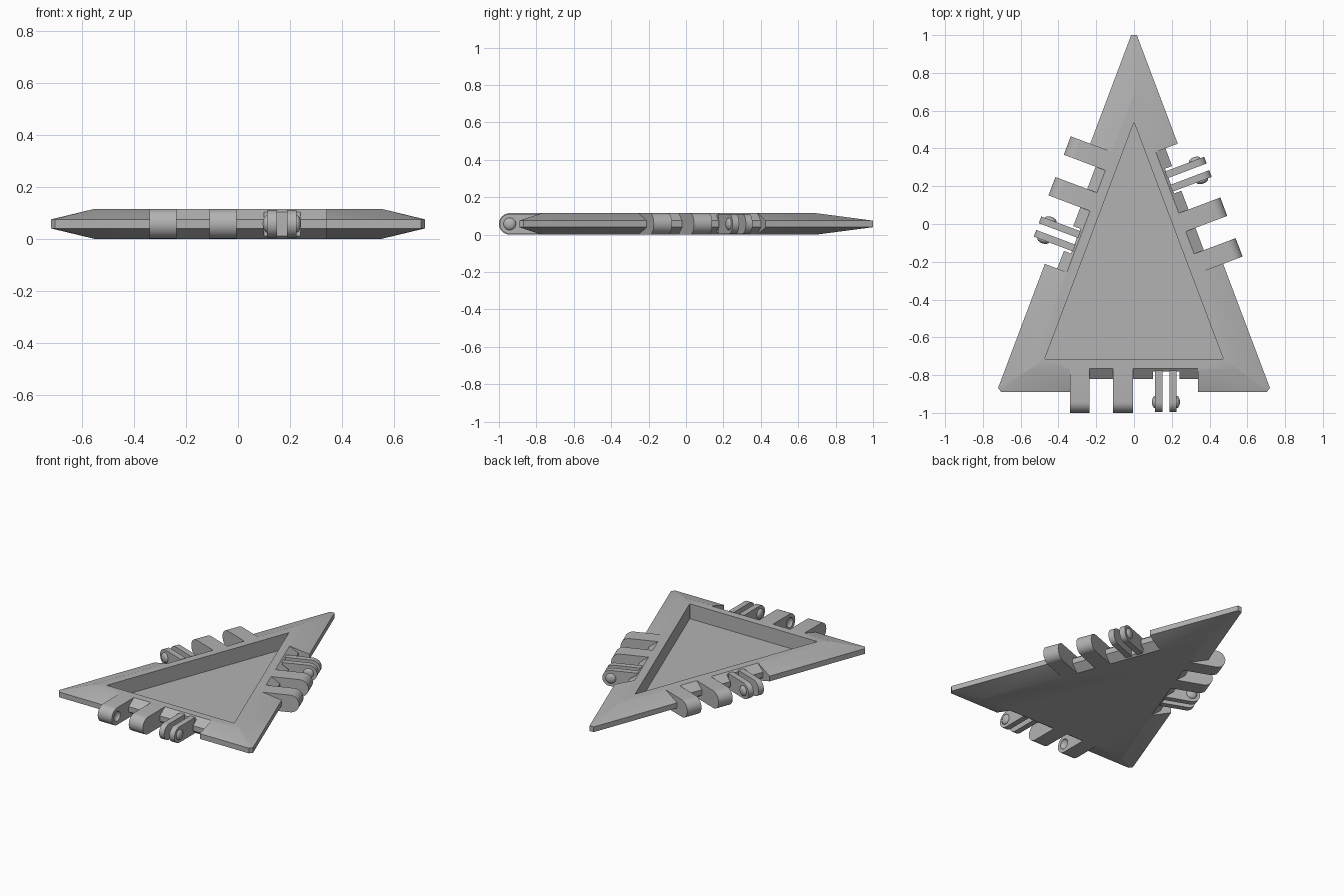
import bpy, bmesh, math
from mathutils import Matrix, Vector

if "Cube" in bpy.data.objects:
    bpy.data.objects.remove(bpy.data.objects["Cube"], do_unlink=True)

H = 0.115                      # plate thickness
MID = H / 2
SIDE_N = Vector((0.936, 0.353)).normalized()

grey = bpy.data.materials.new("matte grey")
grey.use_nodes = True
grey.diffuse_color = (0.45, 0.45, 0.45, 1)
grey.node_tree.nodes["Principled BSDF"].inputs["Base Color"].default_value = grey.diffuse_color


def finish(name, bm):
    bmesh.ops.recalc_face_normals(bm, faces=bm.faces)
    mesh = bpy.data.meshes.new(name)
    bm.to_mesh(mesh)
    bm.free()
    mesh.materials.append(grey)
    ob = bpy.data.objects.new(name, mesh)
    bpy.context.collection.objects.link(ob)
    return ob


def loft(name, rings):
    """Closed solid through rings with equal point counts."""
    bm = bmesh.new()
    loops = [[bm.verts.new(p) for p in ring] for ring in rings]
    n = len(loops[0])
    for a, b in zip(loops, loops[1:]):
        for i in range(n):
            j = (i + 1) % n
            bm.faces.new((a[i], a[j], b[j], b[i]))
    bm.faces.new(loops[0][::-1])
    bm.faces.new(loops[-1])
    return finish(name, bm)


def prism(name, profile, x0, x1, frame):
    """Sweep an (outward, up) profile along an edge from x0 to x1."""
    ob = loft(name, [[(x, -o, z) for o, z in profile] for x in (x0, x1)])
    ob.data.transform(frame)
    return ob


def ball(name, radii, centre, frame):
    bm = bmesh.new()
    bmesh.ops.create_uvsphere(bm, u_segments=24, v_segments=14, radius=1)
    bm.transform(frame @ Matrix.Translation(centre) @ Matrix.Diagonal((*radii, 1)))
    return finish(name, bm)


def boolean(ob, cutters):
    bpy.context.view_layer.objects.active = ob
    for c in cutters:
        c.hide_render = True
        mod = ob.modifiers.new("cut", "BOOLEAN")
        mod.operation, mod.solver, mod.object = "DIFFERENCE", "EXACT", c
        bpy.ops.object.modifier_apply(modifier=mod.name)
        bpy.data.objects.remove(c, do_unlink=True)


def smooth(ob):
    bpy.ops.object.select_all(action="DESELECT")
    ob.select_set(True)
    bpy.context.view_layer.objects.active = ob
    bpy.ops.object.shade_smooth_by_angle(angle=math.radians(30))


def triangle(side, front, z, cut=0.0):
    """Isosceles ring given edge distances, with corners trimmed by cut."""
    x = (side + SIDE_N.y * front) / SIDE_N.x
    pts = [Vector((-x, -front)), Vector((x, -front)), Vector((0, side / SIDE_N.y))]
    ring = []
    for i, p in enumerate(pts):
        for q in (pts[i - 1], pts[(i + 1) % 3]):
            c = cut * (1.8 if i == 2 else 1)
            ring.append((*(p + (q - p).normalized() * c), z))
    return ring


def bar(start, end, radius):
    """Bar profile with a rounded outer end."""
    c = end - radius
    arc = [(c + radius * math.sin(a), MID - radius * math.cos(a))
           for a in (math.pi * k / 16 for k in range(17))]
    return [(start, MID - radius)] + arc + [(start, MID + radius)]


# Plate with bevelled rim and trimmed corners
SIDE, FRONT, RIM = 0.367, 0.89, 0.12
plate = loft("plate", [
    triangle(SIDE - RIM, FRONT - RIM, 0, 0.003),
    triangle(SIDE, FRONT, 0.04, 0.024),
    triangle(SIDE, FRONT, 0.075, 0.024),
    triangle(SIDE - RIM, FRONT - RIM, H, 0.003)])

# Edge frames: local x runs along the edge, local -y points outward
lean = math.atan2(SIDE_N.x, -SIDE_N.y)
edges = [("front", 0, FRONT, 0),
         ("left", math.atan2(SIDE_N.y, SIDE_N.x) + math.pi / 2, SIDE, -0.024),
         ("right", -math.atan2(SIDE_N.y, SIDE_N.x) - math.pi / 2, SIDE, 0.024)]

cutters = [loft("tray_cutter", [
    [p for p in triangle(0.19, 0.715, z, 0.0005)] for z in (0.015, 0.3)])]
parts = []
for label, angle, d, shift in edges:
    frame = Matrix.Rotation(angle, 4, "Z") @ Matrix.Translation((shift, 0, 0))
    # Notch with a pointed back wall, deeper behind the fork
    notch = [(d + 0.3, -0.1), (d - 0.125, -0.1), (d - 0.125, 0), (d - 0.07, 0.04),
             (d - 0.07, 0.075), (d - 0.125, H), (d - 0.125, 0.3), (d + 0.3, 0.3)]
    cutters.append(prism("notch_cutter", notch, -0.34, 0.34, frame))
    deep = [(d + 0.3, -0.1), (d - 0.11, -0.1), (d - 0.11, 0.3), (d + 0.3, 0.3)]
    cutters.append(prism("fork_cutter", deep, 0.1, 0.24, frame))

    # Two socket knuckles with facing dimples
    pin = -(d + 0.0525)
    for name, x0, x1, face in (("outer", -0.34, -0.236, -0.236), ("inner", -0.11, -0.006, -0.11)):
        k = prism(f"{label}_{name}_knuckle", bar(d - 0.125, d + 0.11, MID), x0, x1, frame)
        boolean(k, [ball("dimple_cutter", (0.02, 0.033, 0.033), (face, pin, MID), frame)])
        parts.append(k)

    # Springy fork with a domed pin on each outer face
    for name, x0, x1, face in (("near", 0.112, 0.15, 0.112), ("far", 0.188, 0.226, 0.226)):
        parts.append(prism(f"{label}_{name}_prong", bar(d - 0.115, d + 0.106, 0.053), x0, x1, frame))
        parts.append(ball(f"{label}_{name}_pin", (0.017, 0.033, 0.033), (face, pin, MID), frame))

boolean(plate, cutters)
for ob in [plate] + parts:
    smooth(ob)
